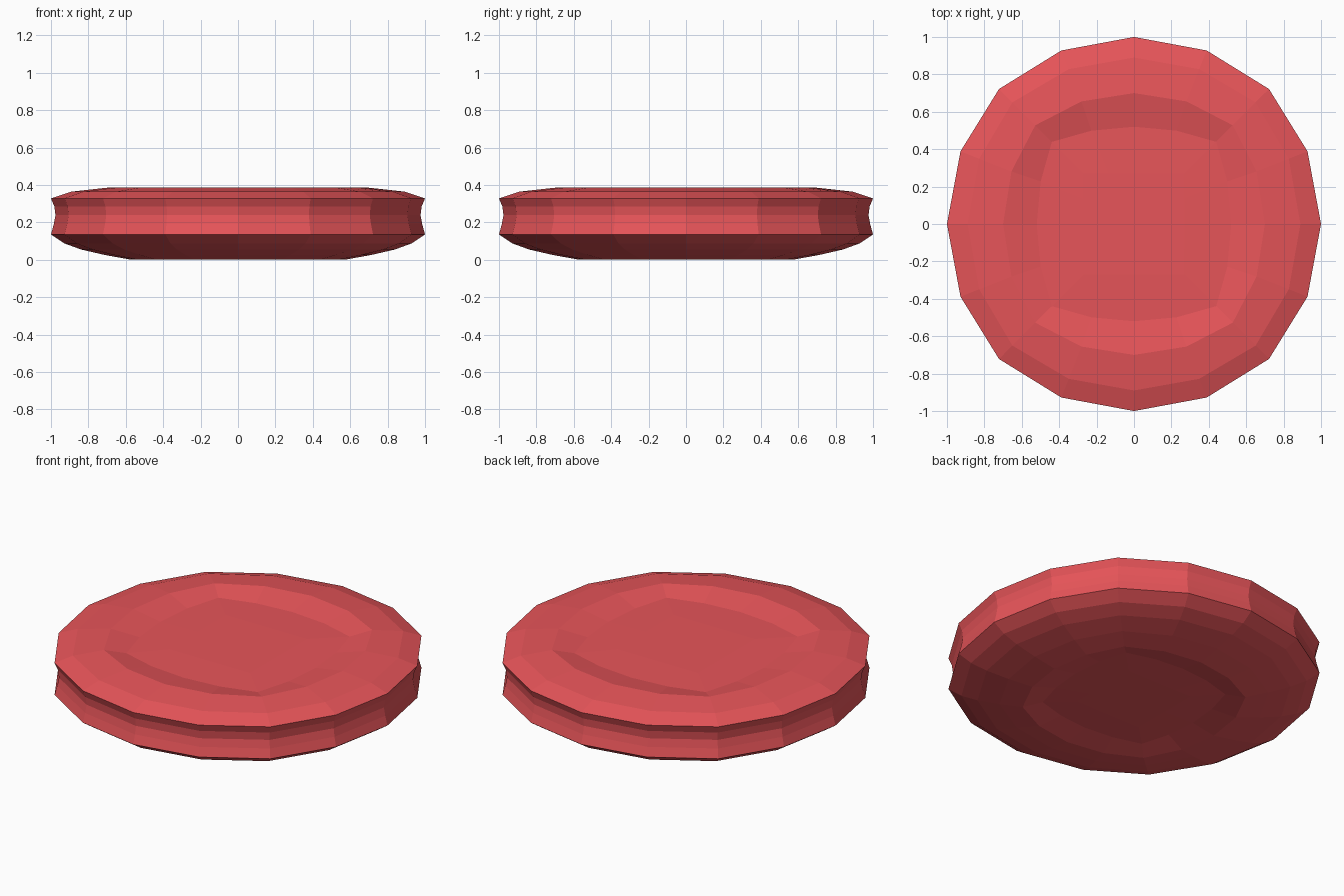
import bpy, bmesh, math

if "Cube" in bpy.data.objects:
    bpy.data.objects.remove(bpy.data.objects["Cube"])

# rings from top centre to bottom centre: (radius on axis, squareness, z)
rings = [
    (0.27, 1.00, 0.360), (0.52, 0.47, 0.355), (0.70, 0.16, 0.385),
    (0.89, 0.08, 0.364), (1.00, 0.05, 0.328),                      # upper rim
    (0.982, 0.05, 0.285), (0.976, 0.05, 0.238), (0.985, 0.05, 0.19),  # side groove
    (1.00, 0.05, 0.135), (0.93, 0.05, 0.088), (0.84, 0.06, 0.055),
    (0.71, 0.10, 0.025), (0.57, 0.18, 0.000),                      # underside
    (0.42, 0.47, 0.025), (0.22, 1.00, 0.020),
]


def ring_points(a, t, z):
    """16 points blended between a circle and a square."""
    pts = []
    for i in range(16):
        ang = i * math.pi / 8
        c, s = math.cos(ang), math.sin(ang)
        # square point: even steps along each side
        u = (i + 2) % 4 - 2
        side = ((i + 2) // 4) * math.pi / 2
        sx, sy = 1.0, u * 0.5
        qx = sx * math.cos(side) - sy * math.sin(side)
        qy = sx * math.sin(side) + sy * math.cos(side)
        pts.append((a * (c + (qx - c) * t), a * (s + (qy - s) * t), z))
    return pts


bm = bmesh.new()
loops = [[bm.verts.new(p) for p in ring_points(*r)] for r in rings]
for up, low in zip(loops, loops[1:]):
    for i in range(16):
        j = (i + 1) % 16
        bm.faces.new((up[i], low[i], low[j], up[j]))
# flat centre of each cap
bm.faces.new(loops[0])
bm.faces.new(loops[-1][::-1])
bmesh.ops.recalc_face_normals(bm, faces=bm.faces)

mesh = bpy.data.meshes.new("grooved_disc")
bm.to_mesh(mesh)
bm.free()
disc = bpy.data.objects.new("grooved_disc", mesh)
bpy.context.collection.objects.link(disc)

red = bpy.data.materials.new("red")
red.diffuse_color = (0.8, 0.09, 0.1, 1)
red.use_nodes = True
red.node_tree.nodes["Principled BSDF"].inputs["Base Color"].default_value = red.diffuse_color
mesh.materials.append(red)
